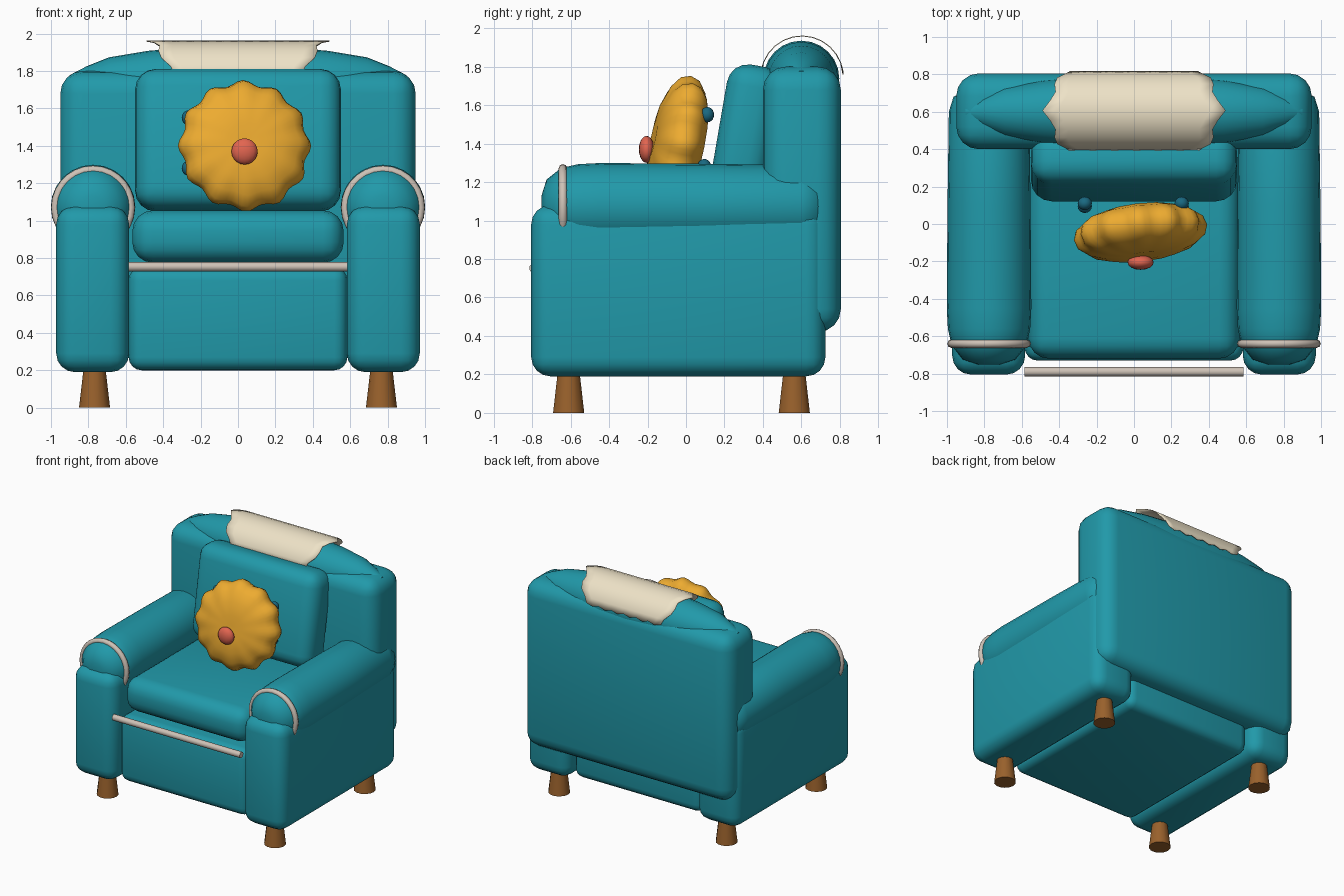
import bpy, bmesh, math
from mathutils import Matrix

if "Cube" in bpy.data.objects:
    bpy.data.objects.remove(bpy.data.objects["Cube"])


def material(name, rgb):
    m = bpy.data.materials.new(name)
    m.diffuse_color = (*rgb, 1)
    m.use_nodes = True
    m.node_tree.nodes["Principled BSDF"].inputs["Base Color"].default_value = m.diffuse_color
    return m


TEAL = material("teal fabric", (0.015, 0.32, 0.40))
BLUE = material("dark button", (0.01, 0.14, 0.22))
GOLD = material("gold fabric", (0.85, 0.41, 0.03))
CORAL = material("coral", (0.76, 0.13, 0.08))
CREAM = material("cream cloth", (0.85, 0.76, 0.57))
PIPING = material("piping", (0.62, 0.54, 0.47))
WOOD = material("wood", (0.32, 0.12, 0.025))


def finish(obj, name, mat, angle=50):
    obj.name = name
    obj.data.materials.append(mat)
    bpy.ops.object.select_all(action='DESELECT')
    obj.select_set(True)
    bpy.context.view_layer.objects.active = obj
    bpy.ops.object.shade_smooth_by_angle(angle=math.radians(angle))
    return obj


def from_bmesh(bm, name, mat, loc=(0, 0, 0), rot=(0, 0, 0), angle=50):
    bmesh.ops.recalc_face_normals(bm, faces=bm.faces)
    me = bpy.data.meshes.new(name)
    bm.to_mesh(me)
    bm.free()
    obj = bpy.data.objects.new(name, me)
    bpy.context.collection.objects.link(obj)
    obj.location, obj.rotation_euler = loc, rot
    return finish(obj, name, mat, angle)


def padded_box(name, lo, hi, bevel, mat=TEAL, rot=(0, 0, 0)):
    size = [b - a for a, b in zip(lo, hi)]
    mid = [(a + b) / 2 for a, b in zip(lo, hi)]
    bm = bmesh.new()
    bmesh.ops.create_cube(bm, size=1, matrix=Matrix.Diagonal((*size, 1)))
    bmesh.ops.bevel(bm, geom=bm.edges[:], offset=bevel, segments=4,
                    profile=0.5, affect='EDGES')
    return from_bmesh(bm, name, mat, mid, rot)


def lathe(name, profile, mat, loc, rot=(0, 0, 0), segs=20, lobes=0, ripple=0):
    """Rings of (radius, height) about local z, closed at both ends."""
    bm = bmesh.new()
    rings = []
    rmax = max(r for r, h in profile)
    for r, h in profile:
        ring = []
        for i in range(segs):
            a = 2 * math.pi * i / segs
            rr = r * (1 + ripple * (r / rmax) ** 2 * math.cos(lobes * a))
            ring.append(bm.verts.new((rr * math.cos(a), rr * math.sin(a), h)))
        rings.append(ring)
    for a, b in zip(rings, rings[1:]):
        for i in range(segs):
            j = (i + 1) % segs
            bm.faces.new((a[i], a[j], b[j], b[i]))
    bm.faces.new(rings[0])
    bm.faces.new(rings[-1])
    return from_bmesh(bm, name, mat, loc, rot)


def ball(name, loc, scale, mat):
    bm = bmesh.new()
    bmesh.ops.create_uvsphere(bm, u_segments=16, v_segments=10, radius=1,
                              matrix=Matrix.Diagonal((*scale, 1)))
    return from_bmesh(bm, name, mat, loc)


# Main upholstered blocks
padded_box("base", (-0.585, -0.73, 0.2), (0.585, 0.65, 0.75), 0.07)
padded_box("seat_cushion", (-0.565, -0.72, 0.775), (0.565, 0.42, 1.055), 0.11)
padded_box("backrest", (-0.95, 0.4, 0.42), (0.95, 0.805, 1.8), 0.12)
padded_box("back_cushion", (-0.55, 0.165, 1.05), (0.55, 0.455, 1.81), 0.11,
           rot=(-0.17, 0, 0))

# Arms: side panel, roll on top and piping ring at the front
ARM_ROLL = [(0.06, -0.75), (0.14, -0.725), (0.2, -0.65), (0.22, -0.56),
            (0.226, -0.45), (0.222, 0.1), (0.215, 0.6), (0.19, 0.68), (0.13, 0.71)]
for side, s in (("left", -1), ("right", 1)):
    x0, x1 = sorted((s * 0.582, s * 0.972))
    padded_box(f"{side}_arm_panel", (x0, -0.805, 0.19), (x1, 0.725, 1.08), 0.1)
    # local z points to -y after the turn, so heights are flipped
    lathe(f"{side}_arm_roll", [(r, -y) for r, y in ARM_ROLL], TEAL,
          (s * 0.775, 0, 1.073), (math.pi / 2, 0, 0), segs=24)
    bpy.ops.mesh.primitive_torus_add(
        location=(s * 0.775, -0.64, 1.07), rotation=(math.pi / 2, 0, 0),
        major_radius=0.202, minor_radius=0.022, major_segments=28, minor_segments=8)
    finish(bpy.context.object, f"{side}_arm_piping", PIPING)

# Front trim bar
lathe("front_trim_bar", [(0.025, -0.585), (0.025, 0.585)], PIPING,
      (0, -0.79, 0.753), (0, math.pi / 2, 0), segs=12)

# Spindle-shaped roll on top of the backrest
half = [(0.04, 0.9), (0.087, 0.81), (0.135, 0.69), (0.17, 0.48), (0.19, 0.24)]
spindle = [(r, -h) for r, h in half] + [(0.197, 0)] + [(r, h) for r, h in half[::-1]]
lathe("back_roll", spindle, TEAL, (0, 0.6, 1.738), (0, math.pi / 2, 0), segs=24)

# Scalloped cloth draped over the back roll
widths = [0.34, 0.36, 0.41, 0.425, 0.42, 0.45, 0.49,
          0.45, 0.42, 0.425, 0.41, 0.36, 0.34]
bm = bmesh.new()
rows = []
for i, w in enumerate(widths):
    a = math.radians(172 - 166 * i / (len(widths) - 1))
    row = []
    for k in range(13):
        u = k / 6 - 1
        edge = 0.008 * math.cos(k * math.pi) if i in (0, 12) else 0
        row.append(bm.verts.new((w * u, 0.603 + 0.217 * math.cos(a),
                                 1.745 + 0.217 * math.sin(a) + edge)))
    rows.append(row)
for p, q in zip(rows, rows[1:]):
    for k in range(12):
        bm.faces.new((p[k], p[k + 1], q[k + 1], q[k]))
cloth = from_bmesh(bm, "draped_cloth", CREAM)
cloth.modifiers.new("thickness", 'SOLIDIFY').thickness = 0.005

# Cushion buttons
for x in (-0.263, 0.255):
    for y, z in ((0.11, 1.55), (0.095, 1.28)):
        ball("cushion_button", (x, y, z), (0.038, 0.036, 0.04), BLUE)

# Scalloped round pillow with its centre button
dome = [(0.02, 0.125), (0.1, 0.13), (0.2, 0.118), (0.28, 0.09), (0.33, 0.05)]
pillow = dome + [(0.345, 0)] + [(r, -h) for r, h in dome[::-1]]
lathe("round_pillow", pillow, GOLD, (0.035, -0.045, 1.4),
      (math.pi / 2 - 0.2, 0, 0.12), segs=72, lobes=12, ripple=0.04)
ball("pillow_button", (0.035, -0.205, 1.37), (0.07, 0.04, 0.07), CORAL)

# Legs
for s in (-1, 1):
    for name, y in (("front_leg", -0.61), ("back_leg", 0.563)):
        lathe(name, [(0.083, 0), (0.055, 0.24)], WOOD, (s * 0.767, y, 0), segs=14)
